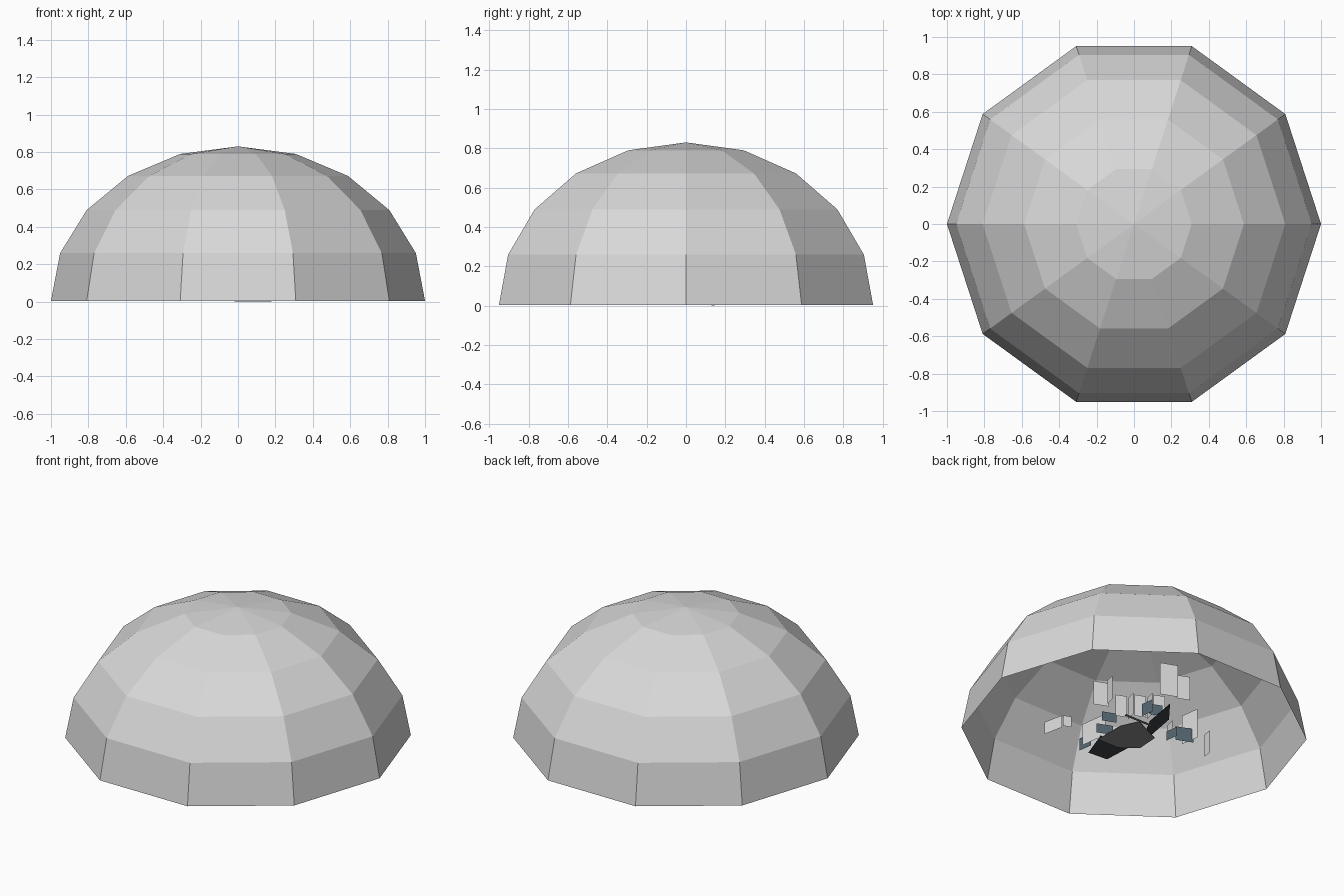
import bpy, bmesh, math
from mathutils import Vector

if "Cube" in bpy.data.objects:
    bpy.data.objects.remove(bpy.data.objects["Cube"])


def material(name, rgb):
    m = bpy.data.materials.new(name)
    m.diffuse_color = (*rgb, 1)
    m.use_nodes = True
    m.node_tree.nodes["Principled BSDF"].inputs["Base Color"].default_value = m.diffuse_color
    return m


PALE = material("pale grey", (0.69, 0.69, 0.69))
FLOOR = material("floor grey", (0.26, 0.26, 0.26))
DARK = material("charcoal", (0.05, 0.058, 0.065))
SLATE = material("slate blue", (0.09, 0.13, 0.165))


def add_mesh(name, bm, mat):
    mesh = bpy.data.meshes.new(name)
    bm.to_mesh(mesh)
    bm.free()
    mesh.materials.append(mat)
    ob = bpy.data.objects.new(name, mesh)
    bpy.context.collection.objects.link(ob)
    return ob


# Open dome: upper half of a ten-sided sphere, flattened in height
bm = bmesh.new()
SIDES, TIERS, BASE, RISE = 10, 5, 0.004, 0.826
rings = []
for t in range(TIERS):
    lat = t * math.pi / 2 / TIERS
    rings.append([bm.verts.new((math.cos(lat) * math.cos(a), math.cos(lat) * math.sin(a),
                                BASE + RISE * math.sin(lat)))
                  for a in (k * math.tau / SIDES for k in range(SIDES))])
apex = bm.verts.new((0, 0, BASE + RISE))
for k in range(SIDES):
    n = (k + 1) % SIDES
    for low, high in zip(rings, rings[1:]):
        bm.faces.new((low[k], low[n], high[n], high[k]))
    bm.faces.new((rings[-1][k], rings[-1][n], apex))
add_mesh("dome_shell", bm, PALE)


def plate(name, points, z, mat, thick=0.004):
    """Flat horizontal plate from an outline."""
    bm = bmesh.new()
    face = bm.faces.new([bm.verts.new((x, y, z)) for x, y in points])
    top = bmesh.ops.extrude_face_region(bm, geom=[face])
    moved = [g for g in top["geom"] if isinstance(g, bmesh.types.BMVert)]
    bmesh.ops.translate(bm, verts=moved, vec=(0, 0, thick))
    bmesh.ops.recalc_face_normals(bm, faces=bm.faces)
    add_mesh(name, bm, mat)


def panel(name, x, y, z, angle, width, height, mat):
    """Thin upright panel."""
    d = Vector((math.cos(math.radians(angle)), math.sin(math.radians(angle)), 0)) * width / 2
    c, up = Vector((x, y, z)), Vector((0, 0, height))
    bm = bmesh.new()
    bm.faces.new([bm.verts.new(p) for p in (c - d, c + d, c + d + up, c - d + up)])
    add_mesh(name, bm, mat)


# Floor and dark ground pieces in the middle
plate("centre_floor", [(0.11, -0.19), (0.11, 0.01), (0.06, 0.12),
                       (-0.13, 0.03), (-0.14, -0.11), (-0.04, -0.19)], 0.008, FLOOR)
plate("ground_strip", [(-0.02, 0.13), (0.18, 0.13), (0.18, 0.145), (-0.02, 0.145)],
      0, FLOOR, 0.003)
plate("left_ramp", [(0.03, 0.36), (-0.08, 0.22), (-0.14, -0.11), (-0.01, 0.13)], 0.03, DARK)
plate("right_ramp", [(0.04, -0.36), (-0.09, -0.35), (-0.10, -0.15), (0.11, -0.17)], 0.02, DARK)

# Pale upright panels around the floor: x, y, base, angle, width, height
for i, p in enumerate([(0.02, 0.34, 0.10, 158, 0.11, 0.21), (-0.07, 0.36, 0.10, 158, 0.08, 0.155),
                       (0.25, 0.00, 0.10, 158, 0.09, 0.155), (0.24, 0.07, 0.10, 77, 0.065, 0.155),
                       (0.35, -0.31, 0.03, 102, 0.13, 0.08), (0.32, -0.22, 0.03, 158, 0.05, 0.07),
                       (0.10, -0.24, 0.03, 98, 0.18, 0.14), (-0.33, 0.11, 0.03, 98, 0.12, 0.19),
                       (-0.51, 0.05, 0.03, 82, 0.06, 0.147), (-0.22, 0.06, 0.03, 77, 0.07, 0.10)]):
    panel(f"outer_panel_{i + 1}", *p, PALE)

# Row of small panels in the middle, in two alternating directions
for i in range(5):
    panel(f"inner_panel_{i + 1}", 0.12 - 0.042 * i, 0.03 + 0.035 * i, 0.06,
          77 if i % 2 else 158, 0.07, 0.14, PALE)

# Slate supports under the panels
for i, p in enumerate([(0.10, -0.32, 0.012, 98, 0.09, 0.08), (-0.29, 0.11, 0.012, 158, 0.11, 0.09),
                       (0.06, 0.19, 0.03, 98, 0.08, 0.08), (0.17, -0.02, 0.03, 158, 0.09, 0.06),
                       (0.01, 0.21, 0.03, 158, 0.08, 0.07), (-0.21, 0.09, 0.012, 98, 0.08, 0.06),
                       (0.12, -0.12, 0.012, 158, 0.10, 0.06)]):
    panel(f"panel_support_{i + 1}", *p, SLATE)
